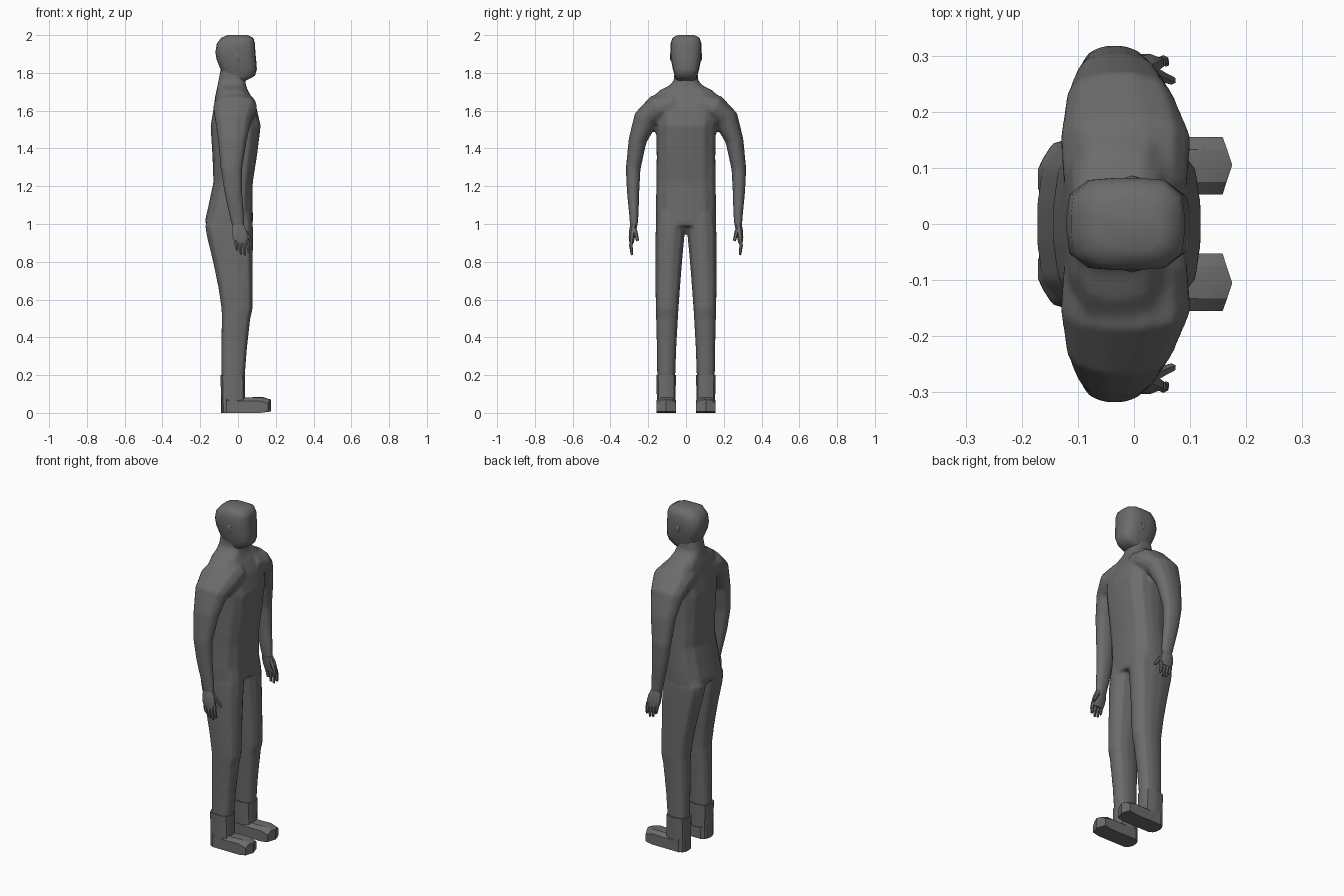
import bpy, bmesh, math
from mathutils import Vector

if "Cube" in bpy.data.objects:
    bpy.data.objects.remove(bpy.data.objects["Cube"])

grey = bpy.data.materials.new("dark_grey")
grey.diffuse_color = (0.15, 0.15, 0.15, 1)
grey.use_nodes = True
grey.node_tree.nodes["Principled BSDF"].inputs["Base Color"].default_value = grey.diffuse_color


def select(obs):
    bpy.ops.object.select_all(action='DESELECT')
    for ob in obs:
        ob.select_set(True)
    bpy.context.view_layer.objects.active = obs[0]


def finish(name, bm, angle=40):
    bmesh.ops.recalc_face_normals(bm, faces=bm.faces)
    me = bpy.data.meshes.new(name)
    bm.to_mesh(me)
    bm.free()
    me.materials.append(grey)
    ob = bpy.data.objects.new(name, me)
    bpy.context.collection.objects.link(ob)
    select([ob])
    bpy.ops.object.shade_smooth_by_angle(angle=math.radians(angle))
    return ob


def skin(name, sections, n=12, power=2.6, angle=50):
    """Loft rounded sections: (centre, half-vector u, half-vector v)."""
    bm = bmesh.new()
    rings = []
    for c, u, v in sections:
        ring = []
        for i in range(n):
            a = 2 * math.pi * (i + 0.5) / n
            p, q = math.cos(a), math.sin(a)
            k = (abs(p) ** power + abs(q) ** power) ** (-1 / power)
            ring.append(bm.verts.new(Vector(c) + Vector(u) * p * k + Vector(v) * q * k))
        rings.append(ring)
    for a, b in zip(rings, rings[1:]):
        for i in range(n):
            j = (i + 1) % n
            bm.faces.new((a[i], a[j], b[j], b[i]))
    bm.faces.new(rings[0])
    bm.faces.new(rings[-1])
    return finish(name, bm, angle)


def stack(name, rows, **kw):
    """Horizontal sections: (z, x0, x1, y0, y1)."""
    return skin(name, [(((x0 + x1) / 2, (y0 + y1) / 2, z), ((x1 - x0) / 2, 0, 0),
                        (0, (y1 - y0) / 2, 0)) for z, x0, x1, y0, y1 in rows], **kw)


def limb(name, rows, **kw):
    """Sections square to a path in yz: (x, y, z, half x, half thickness)."""
    secs = []
    for i, (x, y, z, hx, ht) in enumerate(rows):
        a, b = rows[max(i - 1, 0)], rows[min(i + 1, len(rows) - 1)]
        t = Vector((0, b[1] - a[1], b[2] - a[2])).normalized()
        secs.append(((x, y, z), (hx, 0, 0), Vector((0, -t.z, t.y)) * ht))
    return skin(name, secs, **kw)


def mirror_copy(ob, name):
    bm = bmesh.new()
    bm.from_mesh(ob.data)
    for v in bm.verts:
        v.co.y = -v.co.y
    return finish(name, bm, 50)


# torso and neck
torso = [(0.99, -.168, .077, .157), (1.02, -.174, .079, .16), (1.08, -.16, .078, .16),
         (1.22, -.13, .078, .156), (1.36, -.135, .1, .155), (1.52, -.145, .12, .158),
         (1.62, -.128, .097, .172), (1.68, -.12, .068, .168), (1.71, -.113, .05, .135),
         (1.735, -.108, .042, .085), (1.76, -.103, .038, .064), (1.83, -.09, .04, .06)]
body = [stack("body", [(z, a, b, -h, h) for z, a, b, h in torso], n=16, power=3.2)]

# legs
leg = stack("leg", [(1.12, -.12, .06, .02, .14), (1.04, -.155, .074, .006, .152),
                    (.99, -.173, .079, .0, .16), (.94, -.166, .08, .008, .161),
                    (.8, -.132, .078, .021, .161), (.66, -.103, .078, .032, .161),
                    (.55, -.087, .077, .04, .16), (.5, -.086, .065, .043, .158),
                    (.34, -.088, .047, .052, .154), (.17, -.088, .034, .058, .152)], power=3)

# arms, broad where they leave the chest
arm = limb("arm", [(-.015, .06, 1.635, .11, .07), (-.015, .15, 1.61, .117, .077),
                   (-.025, .215, 1.552, .097, .066), (-.03, .257, 1.44, .076, .048),
                   (-.035, .28, 1.29, .057, .039), (-.025, .28, 1.17, .048, .033),
                   (-.008, .276, 1.05, .039, .025), (.002, .276, .985, .033, .02)],
           power=2.4)

# fuse torso and limbs into one smooth body
body += [leg, arm, mirror_copy(leg, "leg"), mirror_copy(arm, "arm")]
select(body)
bpy.ops.object.join()
ob = bpy.context.object
remesh = ob.modifiers.new("fuse", 'REMESH')
remesh.mode = 'VOXEL'
remesh.voxel_size = 0.009
smooth = ob.modifiers.new("soften", 'SMOOTH')
smooth.factor = 0.5
smooth.iterations = 5
bpy.ops.object.convert(target='MESH')
bpy.ops.object.shade_smooth()
ob = bpy.context.object
ob.data.materials.clear()
ob.data.materials.append(grey)

# head
head = [(1.755, -.05, .03, .045), (1.768, -.07, .06, .055), (1.785, -.08, .09, .06),
        (1.82, -.093, .1, .07), (1.87, -.113, .096, .079), (1.91, -.12, .092, .082),
        (1.955, -.112, .09, .082), (1.985, -.09, .082, .072), (2.0, -.055, .05, .045)]
stack("head", [(z, a, b, -h, h) for z, a, b, h in head], n=16, power=4, angle=60)

made = []

# ear
made.append(stack("ear", [(1.86, -.005, .008, .07, .08), (1.88, -.015, .012, .07, .086),
                          (1.90, -.018, .01, .07, .086), (1.91, -.01, .004, .07, .08)], n=6))

# boot cuff
made.append(stack("boot_cuff", [(.0, -.09, .04, .054, .155), (.1, -.09, .038, .055, .155),
                                (.2, -.094, .037, .053, .157)], power=3.4))

# shoe: side profile lofted across the pointed outline
bm = bmesh.new()
rows = []
for y, toe, heel, dz in ((.053, 0, -.06, -.018), (.075, .007, -.085, 0), (.105, .017, -.09, .002),
                         (.133, .008, -.085, 0), (.155, 0, -.06, -.018)):
    prof = [(heel, .085 + dz), (.04, .08 + dz), (.115 + toe, .082 + dz), (.158 + toe, .068 + dz),
            (.158 + toe, .008), (.12, 0), (heel, 0)]
    rows.append([bm.verts.new((x, y, z)) for x, z in prof])
for a, b in zip(rows, rows[1:]):
    for i in range(len(a)):
        j = (i + 1) % len(a)
        bm.faces.new((a[i], a[j], b[j], b[i]))
bm.faces.new(rows[0])
bm.faces.new(rows[-1])
made.append(finish("shoe", bm, 30))

# palm
made.append(limb("palm", [(.0, .276, 1.0, .031, .019), (.006, .282, .965, .04, .02),
                          (.012, .287, .93, .042, .017), (.018, .288, .9, .038, .012)], n=8))

# fingers and thumb
for i, (x, tip) in enumerate(((-.014, .862), (.006, .84), (.027, .835), (.047, .85))):
    made.append(limb("finger_%d" % (i + 1), [(x, .288, .92, .01, .01),
                     (x + .005, .292, .885, .0095, .009), (x + .01, .286, tip, .006, .006)], n=6))
made.append(limb("thumb", [(.025, .274, .975, .015, .012), (.046, .264, .945, .012, .01),
                           (.067, .256, .91, .008, .008)], n=6))

# opposite side
for ob in made:
    base = ob.name
    ob.name = "left_" + base
    mirror_copy(ob, "right_" + base)
